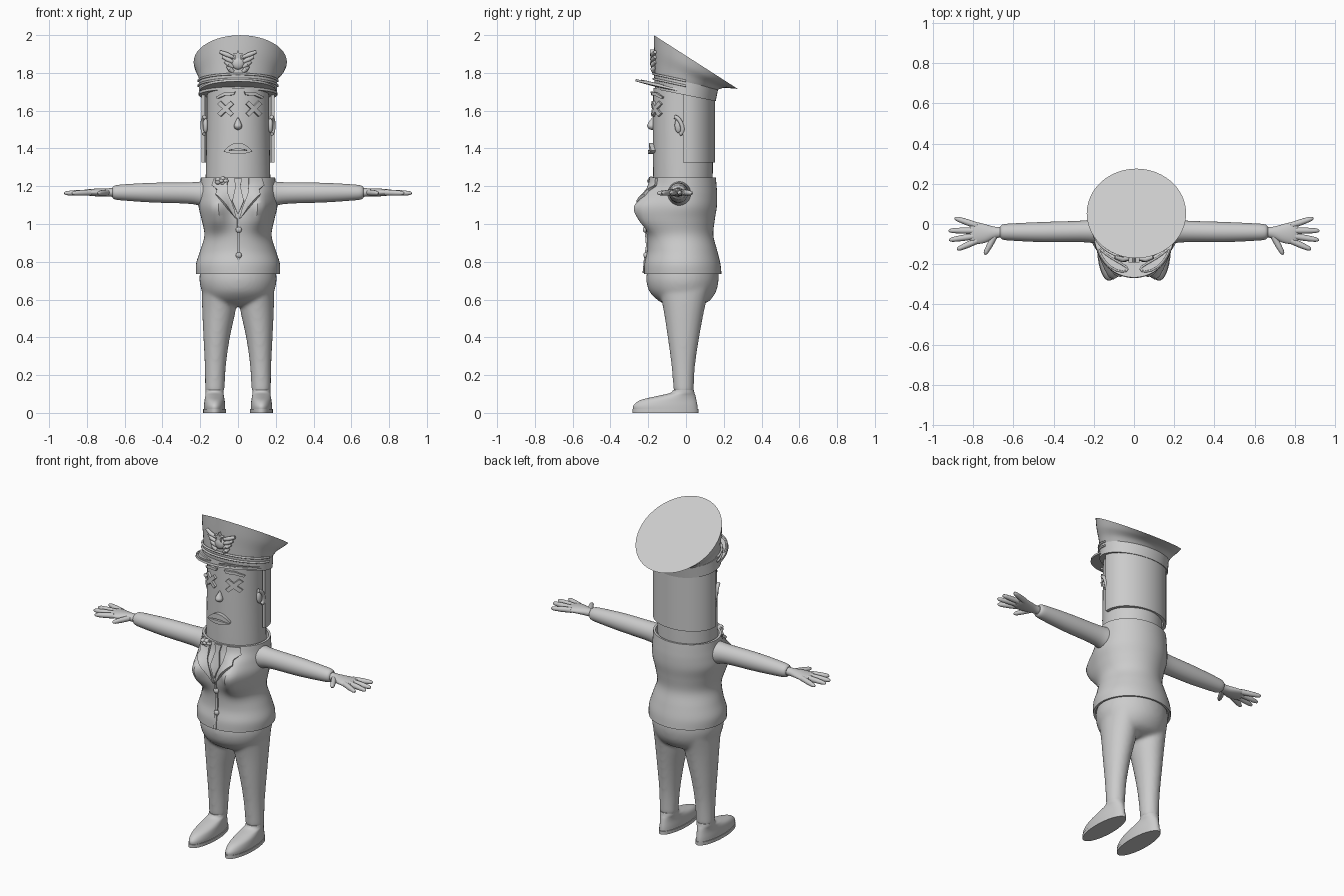
import bpy, bmesh, math
from math import sin, cos, pi, sqrt
from mathutils import Vector
from mathutils.bvhtree import BVHTree

if "Cube" in bpy.data.objects:
    bpy.data.objects.remove(bpy.data.objects["Cube"])

grey = bpy.data.materials.new("plain_grey")
grey.use_nodes = True
COLOUR = (0.6, 0.6, 0.6, 1)
grey.diffuse_color = COLOUR
grey.node_tree.nodes["Principled BSDF"].inputs["Base Color"].default_value = COLOUR


def finish(obj):
    """Bake modifiers or curves to a mesh, then shade it."""
    dg = bpy.context.evaluated_depsgraph_get()
    mesh = bpy.data.meshes.new_from_object(obj.evaluated_get(dg))
    name = obj.name
    bpy.data.objects.remove(obj)
    obj = bpy.data.objects.new(name, mesh)
    bpy.context.collection.objects.link(obj)
    mesh.materials.clear()
    mesh.materials.append(grey)
    bpy.ops.object.select_all(action='DESELECT')
    obj.select_set(True)
    bpy.context.view_layer.objects.active = obj
    bpy.ops.object.shade_smooth_by_angle(angle=math.radians(40))
    return obj


def from_bm(name, bm, thick=0, offset=0, blend=0):
    mesh = bpy.data.meshes.new(name)
    bm.to_mesh(mesh)
    bm.free()
    obj = bpy.data.objects.new(name, mesh)
    bpy.context.collection.objects.link(obj)
    if thick:
        mod = obj.modifiers.new("thickness", 'SOLIDIFY')
        mod.thickness, mod.offset = thick, offset
    if blend:
        mod = obj.modifiers.new("weld", 'REMESH')
        mod.mode, mod.voxel_size = 'VOXEL', 0.01
        mod = obj.modifiers.new("blend", 'SMOOTH')
        mod.iterations = blend
    return finish(obj)


def spline(rows, steps=5):
    """Catmull-Rom interpolation of parameter rows."""
    out = []
    for i in range(len(rows) - 1):
        p = [rows[max(i - 1, 0)], rows[i], rows[i + 1], rows[min(i + 2, len(rows) - 1)]]
        for k in range(steps):
            t = k / steps
            out.append([0.5 * (2 * b + (c - a) * t + (2 * a - 5 * b + 4 * c - d) * t * t
                               + (3 * b - a - 3 * c + d) * t ** 3) for a, b, c, d in zip(*p)])
    return out + [list(rows[-1])]


def skin(bm, rows, ring, n=48):
    loops = [[bm.verts.new(ring(r, 2 * pi * k / n)) for k in range(n)] for r in rows]
    for a, b in zip(loops, loops[1:]):
        for k in range(n):
            bm.faces.new((a[k], a[(k + 1) % n], b[(k + 1) % n], b[k]))
    bm.faces.new(loops[0][::-1])
    bm.faces.new(loops[-1])
    bmesh.ops.recalc_face_normals(bm, faces=bm.faces)


def loft(name, rows, ring, **kw):
    bm = bmesh.new()
    skin(bm, rows, ring)
    return from_bm(name, bm, **kw)


def sheet(name, fn, nu, nv, thick):
    bm = bmesh.new()
    g = [[bm.verts.new(fn(u / nu, v / nv)) for v in range(nv + 1)] for u in range(nu + 1)]
    for u in range(nu):
        for v in range(nv):
            bm.faces.new((g[u][v], g[u + 1][v], g[u + 1][v + 1], g[u][v + 1]))
    return from_bm(name, bm, thick)


def tube(name, pts, radius, radii=None):
    cu = bpy.data.curves.new(name, 'CURVE')
    cu.dimensions, cu.bevel_depth, cu.bevel_resolution = '3D', radius, 3
    cu.use_fill_caps = True
    sp = cu.splines.new('POLY')
    sp.points.add(len(pts) - 1)
    for i, p in enumerate(pts):
        sp.points[i].co = (*p, 1)
        sp.points[i].radius = radii[i] if radii else 1
    obj = bpy.data.objects.new(name, cu)
    bpy.context.collection.objects.link(obj)
    return finish(obj)


def tree(obj):
    return BVHTree.FromPolygons([v.co for v in obj.data.vertices],
                                [p.vertices for p in obj.data.polygons])


def plate(name, outline, target, thick):
    """Flat x-z outline wrapped on to the front of a target part."""
    bm = bmesh.new()
    face = bm.faces.new([bm.verts.new((x, 0, z)) for x, z in outline])
    face.normal_update()
    if face.normal.y > 0:
        face.normal_flip()
    bmesh.ops.triangulate(bm, faces=bm.faces)
    bmesh.ops.subdivide_edges(bm, edges=bm.edges, cuts=3, use_grid_fill=True)
    for v in bm.verts:
        hit = target.ray_cast(Vector((v.co.x, -1, v.co.z)), Vector((0, 1, 0)))[0]
        v.co.y = hit.y if hit else -0.17
    return from_bm(name, bm, thick, 0.6)


def ball(name, loc, size):
    bm = bmesh.new()
    bmesh.ops.create_uvsphere(bm, u_segments=20, v_segments=12, radius=1)
    for v in bm.verts:
        v.co = Vector(loc) + Vector(a * b for a, b in zip(v.co, size))
    return from_bm(name, bm)


# Ring shapes: upright (z, cx, rx, front, back), jacket, arm, cap
def upright(r, a):
    z, cx, rx, f, b = r
    return (cx + rx * cos(a), (f + b) / 2 + (b - f) / 2 * sin(a), z)


def jacket_ring(r, a):
    x, y, z = upright(r[:5], a)
    if sin(a) < 0:
        y -= r[5] * math.exp(-((abs(x) - 0.115) / 0.055) ** 2)
    return (x, y, z)


def arm_ring(r, a):
    x, y, z, ry, rz = r
    return (x, y + ry * cos(a), z + rz * sin(a))


def cap_ring(r, a):
    cx, yc, zc, rx, ry, slope = r
    return (cx + rx * cos(a), yc + ry * sin(a), zc + slope * ry * sin(a))


# Jacket with turned-in collar and hem
body = spline([(.735, 0, .222, -.222, .188, 0), (.79, 0, .222, -.22, .182, 0),
               (.86, 0, .2, -.205, .165, 0), (.94, 0, .178, -.207, .145, .01),
               (1.02, 0, .192, -.222, .152, .06), (1.09, 0, .208, -.22, .163, .085),
               (1.15, 0, .205, -.205, .165, .045), (1.2, 0, .2, -.192, .162, .01),
               (1.245, 0, .197, -.185, .158, 0)])
jacket = loft("jacket", [(.76, 0, .205, -.205, .172, 0), (.737, 0, .208, -.208, .175, 0)] + body +
              [(1.245, 0, .183, -.172, .147, 0), (1.2, 0, .178, -.168, .143, 0)], jacket_ring)
chest = tree(jacket)

# Trousers: hips and legs welded together
bm = bmesh.new()
skin(bm, spline([(.76, 0, .2, -.205, .17), (.7, 0, .204, -.21, .172), (.64, 0, .19, -.192, .158),
                 (.59, 0, .165, -.14, .12), (.565, 0, .1, -.08, .06)]), upright)
for s in (-1, 1):
    skin(bm, spline([(.68, s * .1, .09, -.15, .13), (.56, s * .1, .09, -.122, .1),
                     (.4, s * .113, .07, -.097, .07), (.25, s * .12, .056, -.077, .048),
                     (.11, s * .123, .051, -.065, .04)]), upright)
from_bm("trousers", bm, blend=8)

# Head and face
head = loft("head", spline([(1.19, 0, .172, -.172, .14), (1.3, 0, .17, -.174, .142),
                            (1.55, 0, .165, -.175, .143), (1.72, 0, .163, -.173, .143)]), upright)
face = tree(head)
EX = 0.009
for s, side in ((-1, "right"), (1, "left")):
    cross = []
    for k in range(4):
        a = pi / 4 + k * pi / 2
        d, n = Vector((cos(a), sin(a))), Vector((-sin(a), cos(a)))
        for p in (d * .046 - n * .011, d * .046 + n * .011, (d + n) * .011):
            cross.append((EX + s * .071 + p.x, 1.61 + p.y))
    plate(side + "_crossed_eye", cross, face, .016)
    plate(side + "_eyebrow", [(EX + s * x, z) for x, z in
          ((.022, 1.7), (.03, 1.682), (.075, 1.68), (.112, 1.663), (.118, 1.673), (.08, 1.695))],
          face, .018)
    # Ears
    tube(side + "_ear", [(s * (.178 + .01 * sin(t * pi / 8)), -.045 - .014 * cos(t * pi / 8) +
                          .024 * sin(t * pi / 8), 1.522 + .045 * cos(t * pi / 8)) for t in range(9)], .011)
    ball(side + "_inner_ear", (s * .172, -.04, 1.522), (.014, .02, .04))
loft("nose", spline([(1.497, 0, .002, -.18, -.17), (1.505, 0, .016, -.198, -.16),
                     (1.52, 0, .022, -.206, -.16), (1.54, 0, .014, -.197, -.16),
                     (1.565, 0, .002, -.178, -.165)]), upright)


# Mouth: arched upper lip and lower lip
def lip(top, low):
    xs = [k / 6 - 1 for k in range(13)]
    return [(.066 * x, top(x)) for x in xs] + [(.062 * x, low(x)) for x in xs[::-1]]


arch = lambda h, base: lambda x: base + h * (1 - x * x)
plate("upper_lip", lip(arch(.042, 1.388), arch(.014, 1.383)), face, .028)
plate("lower_lip", lip(arch(.008, 1.384), arch(-.012, 1.382)), face, .034)

# Hair shell round the back with sideburns
sheet("hair", lambda u, v: (.184 * cos(-.1 + u * (pi + .2)), .004 + .14 * sin(-.1 + u * (pi + .2)) -
                            .02 * max(0, .2 - sin(u * pi)), 1.325 + .375 * v), 40, 6, .018)

# Peaked cap
loft("cap_band", [(0, -.003, 1.682, .208, .16, -.2), (0, 0, 1.752, .207, .17, -.22)], cap_ring)
loft("cap_crown", spline([(0, 0, 1.745, .202, .166, -.22), (.004, .014, 1.785, .215, .181, -.36),
                          (.009, .034, 1.822, .235, .203, -.51),
                          (.012, .0525, 1.857, .247, .2225, -.64)]), cap_ring)


def visor(u, v):
    a = pi + u * pi
    k = v * sin(pi * u) ** .7
    x, y = (.2 + .01 * k) * cos(a), .162 * sin(a) - .105 * k
    return (x, y, 1.7 - .2 * y + .008 * k)


sheet("visor", visor, 32, 6, .012)
for h, name in ((.004, "lower_cord"), (.03, "upper_cord")):
    tube(name, [(.21 * cos(a), .172 * sin(a), 1.727 + h - .037 * sin(a))
                for a in [pi + pi * k / 24 for k in range(25)]], .006)
for s, side in ((-1, "right"), (1, "left")):
    loop = [visor(.5 + s * (.19 + .14 * cos(t * pi / 8)), .62 + .25 * sin(t * pi / 8))
            for t in range(17)]
    tube(side + "_visor_braid", [(x, y, z + .006) for x, y, z in loop], .005)
    # Badge wings made of feathers
    for k in range(4):
        z = 1.905 - .026 * k
        tube(side + "_wing_feather", [(s * .025, -.172, z - .022), (s * (.06 - .006 * k), -.176, z - .008),
                                      (s * (.095 - .014 * k), -.164, z + .006)], .013, (.7, 1, .7))
ball("badge_disc", (0, -.172, 1.852), (.034, .018, .034))
bm = bmesh.new()
star = [bm.verts.new((r * sin(k * pi / 5), -.18, 1.893 + r * cos(k * pi / 5)))
        for k in range(10) for r in ((.03, .013)[k % 2],)]
bm.faces.new(star)
from_bm("badge_star", bm, .022)

# Lapels, tie, front opening, buttons, corsage
for s, side in ((-1, "right"), (1, "left")):
    plate(side + "_lapel", [(s * x, z) for x, z in
          ((.055, 1.243), (.12, 1.242), (.13, 1.2), (.108, 1.175), (.115, 1.15),
           (.06, 1.085), (.004, 1.02), (.022, 1.07), (.055, 1.15))], chest, .018)
plate("tie", [(-.022, 1.24), (.022, 1.24), (.012, 1.2), (.032, 1.12), (0, 1.05),
              (-.032, 1.12), (-.012, 1.2)], chest, .012)
plate("front_opening", [(-.004, 1.03), (.01, 1.03), (.01, .74), (-.004, .74)], chest, .01)
for z, name in ((.97, "upper_button"), (.835, "lower_button")):
    y = chest.ray_cast(Vector((0, -1, z)), Vector((0, 1, 0)))[0].y
    ball(name, (.004, y - .004, z), (.016, .012, .016))
for k in range(5):
    a = k * 2 * pi / 5
    ball("corsage_petal", (-.088 + .022 * cos(a), -.183, 1.228 + .012 * sin(a)), (.016, .016, .012))
ball("corsage_centre", (-.088, -.196, 1.228), (.012, .01, .01))

# Arms, hands and shoes
for s, side in ((-1, "right"), (1, "left")):
    loft(side + "_sleeve", spline([(s * x, y, z, ry, rz) for x, y, z, ry, rz in
         ((.12, -.03, 1.15, .075, .08), (.2, -.035, 1.16, .06, .064), (.27, -.037, 1.164, .053, .056),
          (.45, -.04, 1.166, .05, .052), (.6, -.04, 1.167, .043, .043), (.65, -.04, 1.167, .038, .037),
          (.665, -.04, 1.167, .027, .026))]), arm_ring)
    loft(side + "_palm", spline([(s * x, y, 1.167, ry, rz) for x, y, ry, rz in
         ((.64, -.04, .024, .024), (.69, -.043, .029, .022), (.74, -.047, .046, .021),
          (.79, -.045, .055, .017), (.815, -.045, .048, .01))]), arm_ring)
    for bx, by, tx, ty in ((.78, -.008, .892, .03), (.79, -.033, .922, -.033),
                           (.79, -.06, .92, -.08), (.78, -.083, .88, -.127), (.69, -.055, .742, -.152)):
        b, t = Vector((s * bx, by, 1.167)), Vector((s * tx, ty, 1.163))
        tube(side + "_finger", [b.lerp(t, k) for k in (0, .5, .85, .96, 1)], .016, (1, .95, .75, .5, .15))
    c = s * .124
    loft(side + "_shoe", spline([(.012, c, .056, -.278, .062), (.04, c, .056, -.278, .06),
                                 (.068, c, .053, -.24, .055), (.09, c, .049, -.15, .05),
                                 (.105, c, .048, -.085, .045), (.122, c, .048, -.068, .041)]), upright)
    loft(side + "_sole", [(0, c, .06, -.282, .066), (.02, c, .06, -.282, .066)], upright)
